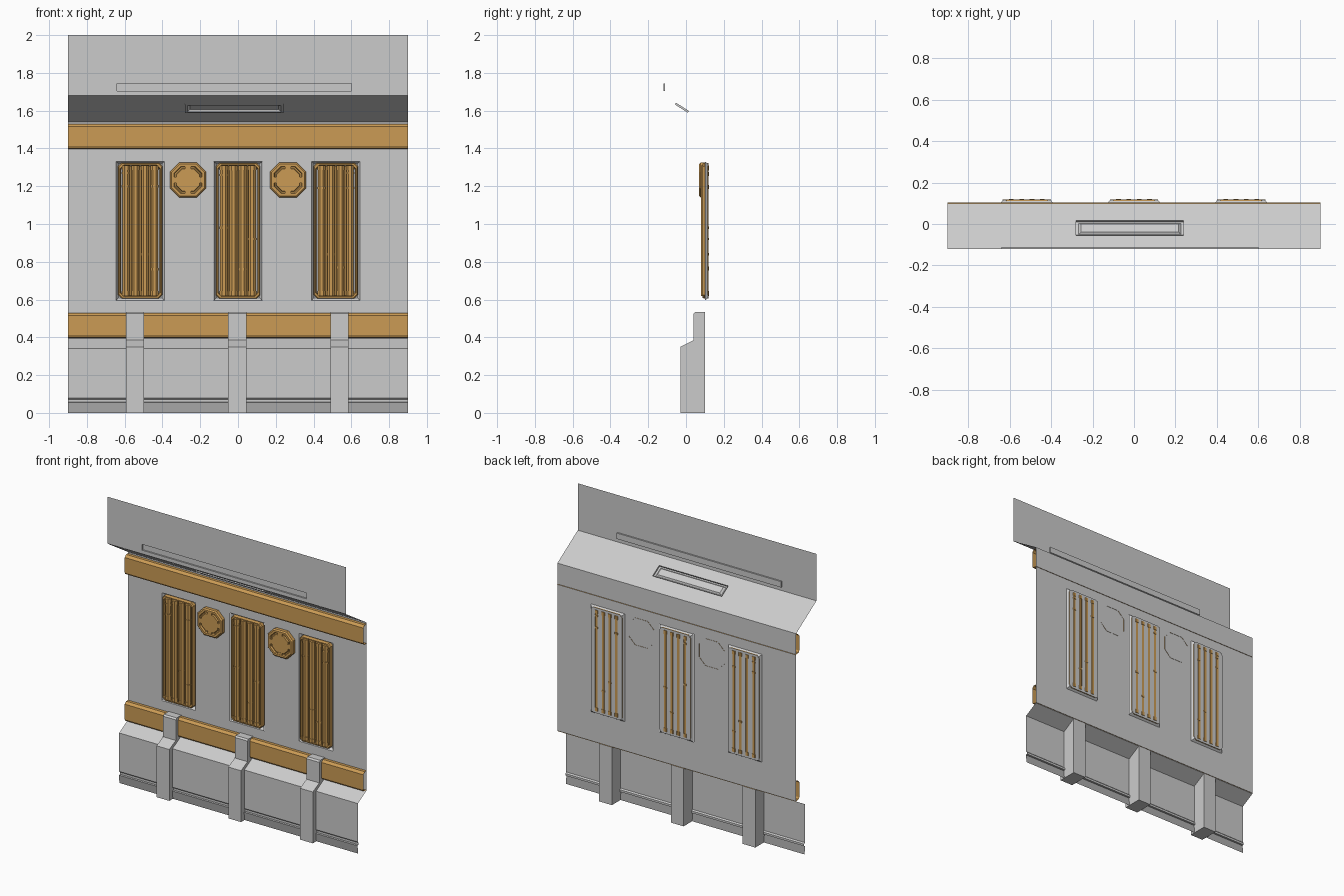
import bpy, bmesh, math

if "Cube" in bpy.data.objects:
    bpy.data.objects.remove(bpy.data.objects["Cube"])

# materials
def material(name, c):
    m = bpy.data.materials.new(name)
    m.diffuse_color = (*c, 1)
    m.use_nodes = True
    m.node_tree.nodes["Principled BSDF"].inputs["Base Color"].default_value = m.diffuse_color
    return m

ORANGE = material("orange_paint", (0.60, 0.33, 0.09))
DARK = material("dark_grey", (0.42, 0.42, 0.42))


def finish(name, bm, mat=None):
    me = bpy.data.meshes.new(name)
    bm.to_mesh(me)
    bm.free()
    ob = bpy.data.objects.new(name, me)
    bpy.context.collection.objects.link(ob)
    if mat:
        me.materials.append(mat)
    return ob


def sweep(name, profile, x0, x1, mat=None, solid=False):
    """Extrude a (y, z) profile along x; solid closes it into a prism."""
    bm = bmesh.new()
    a = [bm.verts.new((x0, y, z)) for y, z in profile]
    b = [bm.verts.new((x1, y, z)) for y, z in profile]
    n = len(profile)
    for i in range(n if solid else n - 1):
        j = (i + 1) % n
        bm.faces.new((a[i], b[i], b[j], a[j]))
    if solid:
        bm.faces.new(a)
        bm.faces.new(b)
        bmesh.ops.recalc_face_normals(bm, faces=bm.faces)
    return finish(name, bm, mat)


def flat(y):
    """Map (x, up, outward) onto a front-facing plane at depth y."""
    return lambda x, v, n: (x, y - n, v)


def slope(x, v, n):
    """Map (x, up, outward) onto the sloping soffit, v measured from its foot."""
    return (x, 0.10 - 0.844 * v - 0.537 * n, 1.54 + 0.537 * v - 0.844 * n)


def panel(name, xs, vs, holes, place):
    """Sheet split at xs and vs, leaving out the hole cells."""
    bm = bmesh.new()
    g = [[bm.verts.new(place(x, v, 0)) for v in vs] for x in xs]
    for i in range(len(xs) - 1):
        for j in range(len(vs) - 1):
            if (i, j) not in holes:
                bm.faces.new((g[i][j], g[i+1][j], g[i+1][j+1], g[i][j+1]))
    return finish(name, bm)


def outline(cx, cv, hx, hv, c=0):
    """Rectangle outline with optional cut corners."""
    if not c:
        return [(cx-hx, cv-hv), (cx+hx, cv-hv), (cx+hx, cv+hv), (cx-hx, cv+hv)]
    p = [(-hx+c, -hv), (hx-c, -hv), (hx, -hv+c), (hx, hv-c),
         (hx-c, hv), (-hx+c, hv), (-hx, hv-c), (-hx, -hv+c)]
    return [(cx + x, cv + v) for x, v in p]


def loft(name, rings, place, mat=None, cap=True):
    """Join outlines, each given as (outline, outward offset)."""
    bm = bmesh.new()
    r = [[bm.verts.new(place(x, v, n)) for x, v in o] for o, n in rings]
    for a, b in zip(r, r[1:]):
        for i in range(len(a)):
            j = (i + 1) % len(a)
            bm.faces.new((a[i], a[j], b[j], b[i]))
    if cap:
        bm.faces.new(r[-1])
    return finish(name, bm, mat)


def box(name, x0, x1, y0, y1, z0, z1, mat=None):
    return sweep(name, [(y0, z0), (y0, z1), (y1, z1), (y1, z0)], x0, x1, mat, True)


# upper fascia with a shallow strip recess
panel("upper_fascia", [-0.9, -0.64, 0.6, 0.9], [1.68, 1.705, 1.745, 2.0], {(1, 1)}, flat(-0.12))
strip = outline(-0.02, 1.725, 0.62, 0.02)
loft("strip_recess", [(strip, 0), (strip, -0.01)], flat(-0.12))

# sloping soffit with a framed lamp
panel("soffit", [-0.9, -0.28, 0.24, 0.9], [0, 0.102, 0.184, 0.261], {(1, 1)}, slope)
lamp = [(0.26, 0.041, -0.004), (0.26, 0.041, 0.007), (0.247, 0.032, 0.007),
        (0.235, 0.023, -0.003)]
loft("lamp_frame", [(outline(-0.02, 0.143, a, b), n) for a, b, n in lamp], slope)

# main wall with three openings
panel("main_wall", [-0.9, -0.645, -0.39, -0.13, 0.13, 0.39, 0.645, 0.9],
      [0.395, 0.595, 1.33, 1.54], {(1, 1), (3, 1), (5, 1)}, flat(0.10))

# orange bands
for label, z in (("lower", 0.40), ("upper", 1.40)):
    sweep(label + "_band", [(0.104, z - 0.003), (0.072, z), (0.065, z + 0.012),
                            (0.065, z + 0.115), (0.08, z + 0.13), (0.10, z + 0.13)],
          -0.9, 0.9, ORANGE)

# lower skirt and kick plate
sweep("lower_skirt", [(0.013, 0.058), (0.013, 0.072), (0.005, 0.08), (0.005, 0.342),
                      (0.10, 0.395)], -0.9, 0.9)
sweep("kick_plate", [(0.008, 0), (0.003, 0.055), (0.013, 0.058)], -0.9, 0.9, DARK)

# support posts
post = [(-0.03, 0), (-0.03, 0.35), (0.04, 0.385), (0.04, 0.525), (0.05, 0.535),
        (0.10, 0.535), (0.10, 0)]
for x in (-0.545, -0.004, 0.537):
    sweep("support_post", post, x - 0.048, x + 0.048, None, True)


def pipe(cx, z0, z1, r, y, mat):
    """Eight-sided upright pipe."""
    bm = bmesh.new()
    bmesh.ops.create_cone(bm, cap_ends=True, segments=8, radius1=r, radius2=r, depth=z1 - z0)
    for v in bm.verts:
        c, s = math.cos(math.pi / 8), math.sin(math.pi / 8)
        x, d = v.co.x * c - v.co.y * s, v.co.x * s + v.co.y * c
        v.co = (cx + x, y + d, (z0 + z1) / 2 + v.co.z)
    return finish("pipe", bm, mat)


# pipe niches: reveal, cut-corner frame, pipes and collars
collars = {-0.5175: [(0, 1.20), (0, 1.27), (2, 0.84), (3, 0.76), (3, 1.20)],
           0.0: [(0, 0.98), (0, 1.26), (2, 0.76), (3, 0.92), (1, 1.29)],
           0.5175: [(0, 1.19), (1, 0.84), (2, 0.77), (3, 1.19), (3, 1.27)]}
for cx, rings in collars.items():
    loft("niche_reveal", [(outline(cx, 0.9625, 0.1275, 0.3675), 0),
                          (outline(cx, 0.9645, 0.115, 0.355), -0.017)], flat(0.10))
    f = [(0.117, 0.359, -0.018), (0.117, 0.359, 0.006), (0.113, 0.355, 0.012),
         (0.106, 0.348, 0.012), (0.102, 0.344, -0.015)]
    loft("niche_frame", [(outline(cx, 0.9645, a, b, 0.018), n) for a, b, n in f],
         flat(0.10), ORANGE, cap=False)
    loft("niche_back", [(outline(cx, 0.9645, 0.117, 0.359, 0.018), 0)], flat(0.118))
    for i in range(4):
        px = cx - 0.075 + 0.05 * i
        pipe(px, 0.635, 1.295, 0.021, 0.1, ORANGE)
        if i < 3:
            pipe(px + 0.025, 0.622, 1.307, 0.008, 0.108, ORANGE)
        for z0, z1 in ((0.62, 0.645), (1.285, 1.309)):
            pipe(px, z0, z1, 0.0235, 0.1, ORANGE)
    for i, z in rings:
        pipe(cx - 0.075 + 0.05 * i, z - 0.006, z + 0.006, 0.0235, 0.1, ORANGE)

# octagonal covers with a broken groove
for cx in (-0.265, 0.265):
    h = [(0.095, -0.002), (0.095, 0.022), (0.087, 0.03), (0.074, 0.03), (0.070, 0.018),
         (0.064, 0.018), (0.060, 0.028)]
    loft("octagon_cover", [(outline(cx, 1.233, r, r * 0.97, r * 0.5), n) for r, n in h],
         flat(0.10), ORANGE)
    for s in (-1, 1):
        box("cover_bridge", cx + s*0.068 - 0.009, cx + s*0.068 + 0.009, 0.071, 0.085,
            1.217, 1.249, ORANGE)
        z = 1.233 + s * 0.066
        box("cover_bridge", cx - 0.016, cx + 0.016, 0.071, 0.085, z - 0.009, z + 0.009, ORANGE)
